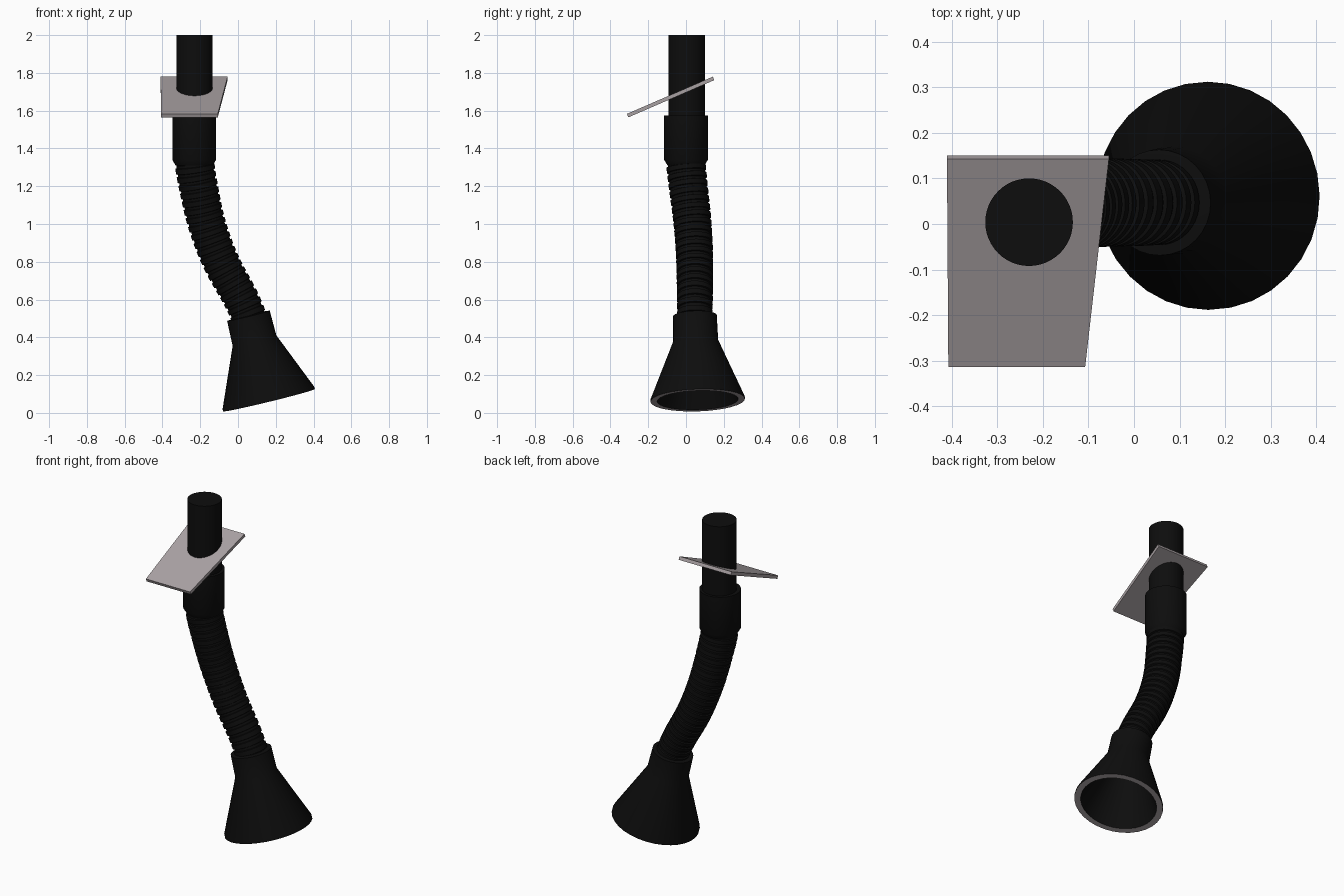
import bpy, bmesh, math
from mathutils import Vector, Matrix

cube = bpy.data.objects.get("Cube")
if cube:
    bpy.data.objects.remove(cube, do_unlink=True)


def make_material(name, rgb, roughness):
    mat = bpy.data.materials.new(name)
    mat.use_nodes = True
    mat.diffuse_color = (*rgb, 1)
    bsdf = mat.node_tree.nodes["Principled BSDF"]
    bsdf.inputs["Base Color"].default_value = (*rgb, 1)
    bsdf.inputs["Roughness"].default_value = roughness
    return mat


BLACK = make_material("black rubber", (0.004, 0.004, 0.004), 0.6)
GREY = make_material("warm grey metal", (0.40, 0.36, 0.37), 0.5)


def finish(name, bm, materials, smooth=True):
    bmesh.ops.recalc_face_normals(bm, faces=bm.faces)
    mesh = bpy.data.meshes.new(name)
    bm.to_mesh(mesh)
    bm.free()
    obj = bpy.data.objects.new(name, mesh)
    bpy.context.collection.objects.link(obj)
    for mat in materials:
        mesh.materials.append(mat)
    if smooth:
        bpy.ops.object.select_all(action="DESELECT")
        obj.select_set(True)
        bpy.context.view_layer.objects.active = obj
        bpy.ops.object.shade_smooth_by_angle(angle=math.radians(35))
    return obj


def tube(name, stations, sides, materials=(BLACK,), grey_band=None):
    """Skin circles given as (centre, axis, radius) and cap both ends."""
    bm = bmesh.new()
    rings = []
    for centre, axis, radius in stations:
        u = Vector((0, 1, 0)).cross(axis).normalized()
        v = axis.normalized().cross(u)
        angles = [2 * math.pi * i / sides for i in range(sides)]
        rings.append([bm.verts.new(centre + radius * (u * math.cos(a) + v * math.sin(a)))
                      for a in angles])
    for k, (a, b) in enumerate(zip(rings, rings[1:])):
        for i in range(sides):
            j = (i + 1) % sides
            face = bm.faces.new((a[i], a[j], b[j], b[i]))
            face.material_index = int(k == grey_band)
    bm.faces.new(rings[0])
    bm.faces.new(rings[-1])
    return finish(name, bm, materials)


def lathe(name, base, axis, profile, sides, **options):
    axis = axis.normalized()
    return tube(name, [(base + axis * h, axis, r) for r, h in profile], sides, **options)


# Upright pipe and the collar below it
UP = Vector((0, 0, 1))
lathe("upper_pipe", Vector((-0.23, 0.004, 0)), UP, [(0.096, 1.5), (0.096, 2.0)], 48)
lathe("upper_collar", Vector((-0.232, 0, 0)), UP,
      [(0.098, 1.31), (0.116, 1.34), (0.116, 1.575)], 48)

# Flared nozzle: outer wall, grey rim, hollow inner wall
mouth = Vector((0.164, 0.062, 0.067))
neck = Vector((0.055, 0.047, 0.515))
axis = neck - mouth
lathe("nozzle", mouth, axis,
      [(0.09, 0.463), (0.116, 0.46), (0.119, 0.325), (0.25, 0.012), (0.25, 0),
       (0.215, 0), (0.09, 0.30)],
      32, materials=(BLACK, GREY), grey_band=4)

# Flexible hose: smooth path with stepped ribs
path = [Vector(p) for p in (
    (-0.235, 0, 1.42), (-0.23, 0, 1.32), (-0.21, 0.012, 1.2), (-0.165, 0.035, 1.0),
    (-0.09, 0.046, 0.8), (0.018, 0.047, 0.6), (0.07, 0.048, 0.47), (0.09, 0.05, 0.36))]


def hose_point(t):
    """Catmull-Rom point on the path, t from 0 to 1."""
    s = min(t, 0.99999) * (len(path) - 3)
    i = int(s)
    f = s - i
    a, b, c, d = path[i:i + 4]
    return 0.5 * (2 * b + (c - a) * f + (2 * a - 5 * b + 4 * c - d) * f ** 2
                  + (3 * b - a - 3 * c + d) * f ** 3)


samples = [hose_point(i / 400) for i in range(401)]
lengths = [0.0]
for p, q in zip(samples, samples[1:]):
    lengths.append(lengths[-1] + (q - p).length)


def along(fraction):
    """Point at an even distance along the hose."""
    target = fraction * lengths[-1]
    i = next((n for n, d in enumerate(lengths) if d >= target), 400)
    i = max(i, 1)
    f = (target - lengths[i - 1]) / (lengths[i] - lengths[i - 1])
    return samples[i - 1].lerp(samples[i], f)


RIBS = 21
stations = []
for rib in range(RIBS):
    for offset, inset in ((0, 0.008), (0.3, 0.008), (0.36, 0), (0.94, 0)):
        t = (rib + offset) / RIBS
        tangent = along(max(t - 0.02, 0)) - along(min(t + 0.02, 1))
        stations.append((along(t), tangent, 0.105 - 0.012 * t - inset))
tube("flexible_hose", stations, 40)

# Tilted trapezoid plate around the pipe
bm = bmesh.new()
slope = math.atan2(0.2, 0.46)
normal = Vector((0, -math.sin(slope), math.cos(slope)))
outline = [(-0.407, -0.313, 1.583), (-0.107, -0.313, 1.583),
           (-0.055, 0.142, 1.78), (-0.41, 0.142, 1.78)]
top = [bm.verts.new(p) for p in outline]
bottom = [bm.verts.new(Vector(p) - normal * 0.02) for p in outline]
bm.faces.new(top)
bm.faces.new(bottom[::-1])
for i in range(4):
    j = (i + 1) % 4
    bm.faces.new((top[i], bottom[i], bottom[j], top[j]))
finish("mounting_plate", bm, [GREY], smooth=False)
